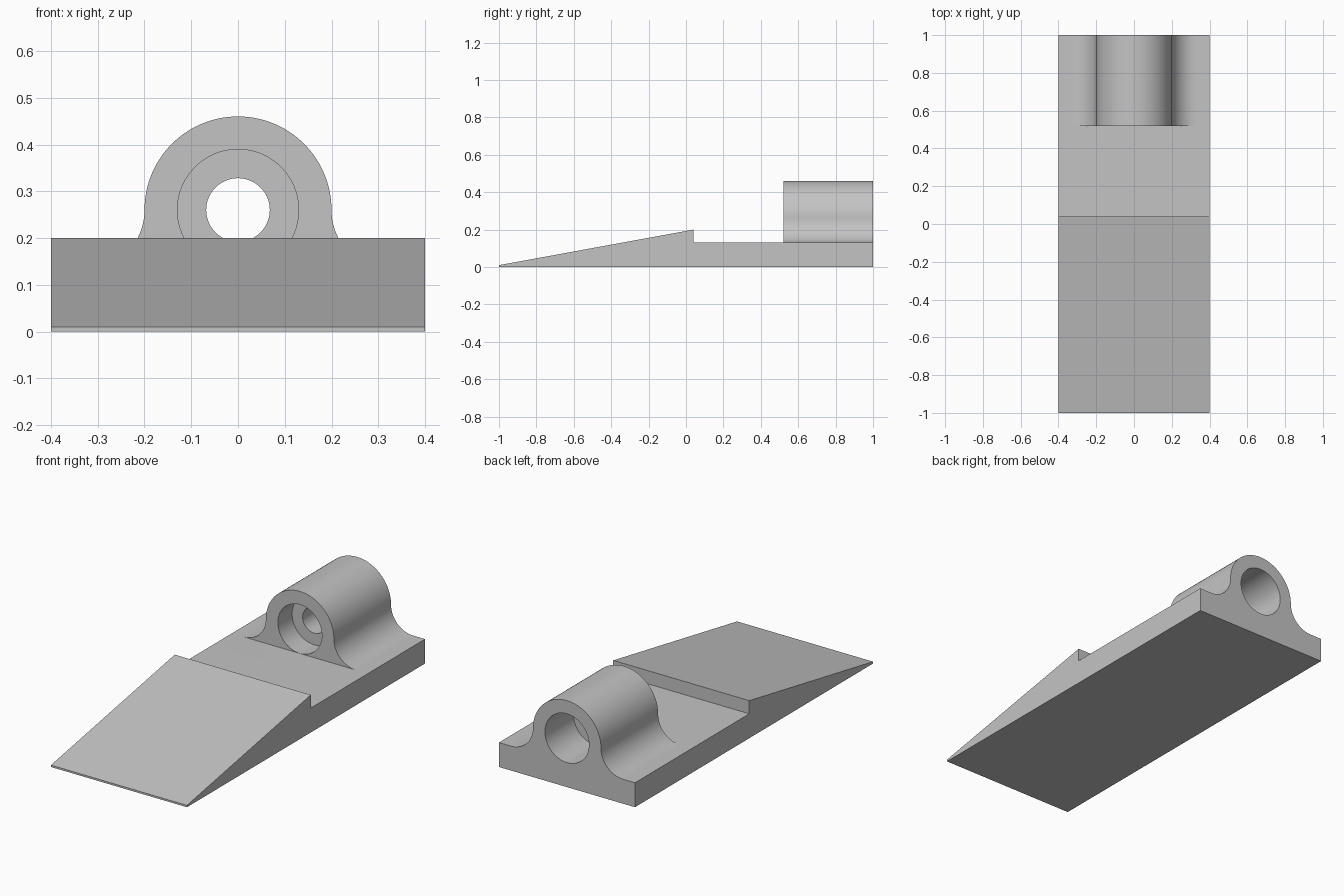
import bpy, bmesh, math

if "Cube" in bpy.data.objects:
    bpy.data.objects.remove(bpy.data.objects["Cube"], do_unlink=True)

grey = bpy.data.materials.new("plain grey")
grey.use_nodes = True
colour = (0.55, 0.55, 0.55, 1)
grey.diffuse_color = colour
grey.node_tree.nodes["Principled BSDF"].inputs["Base Color"].default_value = colour

AXIS_Z, TUBE_R, BORE_R, HOLE_R, FLOOR = 0.26, 0.2, 0.1297, 0.068, 0.13


def arc(cx, cz, r, start, end, steps):
    """Points on a circular arc, angles in degrees."""
    angles = [math.radians(start + (end - start) * i / steps) for i in range(steps + 1)]
    return [(cx + r * math.cos(a), cz + r * math.sin(a)) for a in angles]


def prism(name, points, offset):
    """Extrude a closed outline of 3D points along an offset."""
    bm = bmesh.new()
    face = bm.faces.new([bm.verts.new(p) for p in points])
    result = bmesh.ops.extrude_face_region(bm, geom=[face])
    moved = [v for v in result["geom"] if isinstance(v, bmesh.types.BMVert)]
    bmesh.ops.translate(bm, verts=moved, vec=offset)
    bmesh.ops.recalc_face_normals(bm, faces=bm.faces)
    mesh = bpy.data.meshes.new(name)
    bm.to_mesh(mesh)
    bm.free()
    obj = bpy.data.objects.new(name, mesh)
    obj.data.materials.append(grey)
    bpy.context.collection.objects.link(obj)
    return obj


def along_y(name, outline, y0, y1):
    return prism(name, [(x, y0, z) for x, z in outline], (0, y1 - y0, 0))


def combine(target, tool, operation):
    mod = target.modifiers.new(operation, "BOOLEAN")
    mod.operation, mod.object, mod.solver = operation, tool, "EXACT"
    bpy.context.view_layer.objects.active = target
    bpy.ops.object.modifier_apply(modifier=mod.name)
    bpy.data.objects.remove(tool, do_unlink=True)


# Wedge with a step down to the flat rear deck
side = [(-1, 0), (1, 0), (1, FLOOR), (0.04, FLOOR), (0.04, 0.2), (-1, 0.01)]
body = prism("wedge_base", [(-0.4, y, z) for y, z in side], (0.8, 0, 0))

# Tube housing blended into the deck by concave fillets
fillet = 0.33 - TUBE_R
outline = [(-0.33, 0.06), (0.33, 0.06)]
outline += arc(0.33, AXIS_Z, fillet, 270, 180, 20)
outline += arc(0, AXIS_Z, TUBE_R, 0, 180, 64)[1:-1]
outline += arc(-0.33, AXIS_Z, fillet, 0, -90, 20)
combine(body, along_y("tube_housing", outline, 0.52, 1), "UNION")

# Front and rear bores, joined by a narrow hole through the inner flange
for r, y0, y1 in ((BORE_R, 0.4, 0.64), (BORE_R, 0.76, 1.1), (HOLE_R, 0.6, 0.8)):
    circle = arc(0, AXIS_Z, r, 0, 360, 64)[:-1]
    combine(body, along_y("bore_cutter", circle, y0, y1), "DIFFERENCE")

# Smooth curved walls, crisp edges
bpy.ops.object.select_all(action="DESELECT")
body.select_set(True)
bpy.context.view_layer.objects.active = body
bpy.ops.object.shade_smooth_by_angle(angle=math.radians(25))
